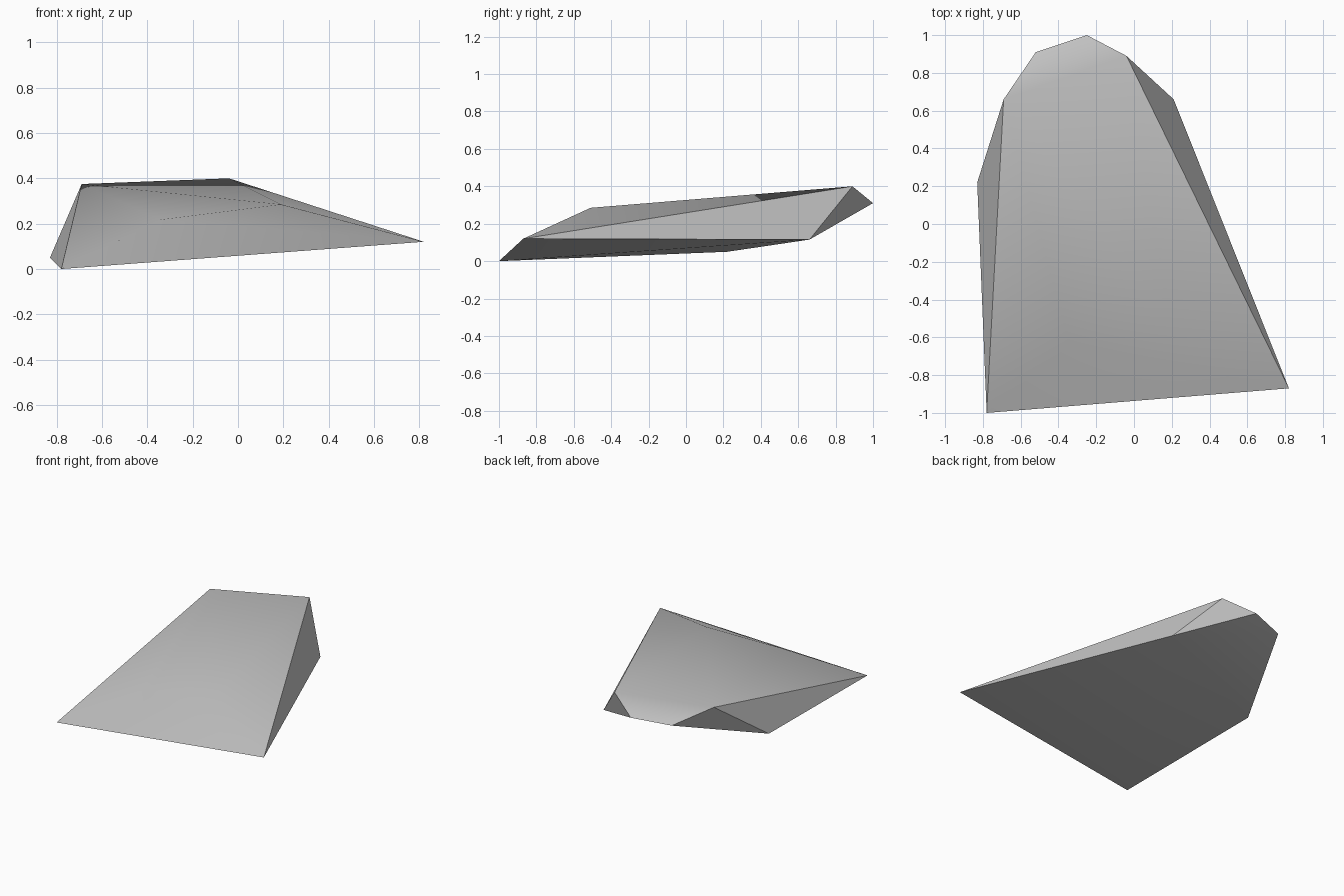
import bpy, bmesh, math

if "Cube" in bpy.data.objects:
    bpy.data.objects.remove(bpy.data.objects["Cube"])

# Corner points of the faceted rock slab
corners = [
    (-0.78, -1.00, 0.00),   # front left tip
    (0.82, -0.87, 0.12),    # front right tip
    (0.21, 0.66, 0.115),    # right shoulder, low
    (-0.04, 0.89, 0.40),    # back peak
    (-0.25, 1.00, 0.31),    # rear tip
    (-0.52, 0.91, 0.29),    # rear left
    (-0.69, 0.66, 0.375),   # left peak
    (-0.83, 0.22, 0.05),    # left side, low
    (0.19, -0.51, 0.285),   # ridge right
    (-0.34, -0.64, 0.218),  # ridge left
]

# Stone colour
stone = bpy.data.materials.new("stone_grey")
stone.diffuse_color = (0.53, 0.53, 0.53, 1.0)
stone.use_nodes = True
stone.node_tree.nodes["Principled BSDF"].inputs["Base Color"].default_value = stone.diffuse_color

# Wrap the corners in a closed convex shell
bm = bmesh.new()
for co in corners:
    bm.verts.new(co)
bmesh.ops.convex_hull(bm, input=bm.verts[:])
bmesh.ops.recalc_face_normals(bm, faces=bm.faces[:])

mesh = bpy.data.meshes.new("rock_slab")
bm.to_mesh(mesh)
bm.free()
mesh.materials.append(stone)

slab = bpy.data.objects.new("rock_slab", mesh)
bpy.context.collection.objects.link(slab)

# Soft top and underside, crisp broken edges
bpy.context.view_layer.objects.active = slab
slab.select_set(True)
bpy.ops.object.shade_smooth_by_angle(angle=math.radians(40))
